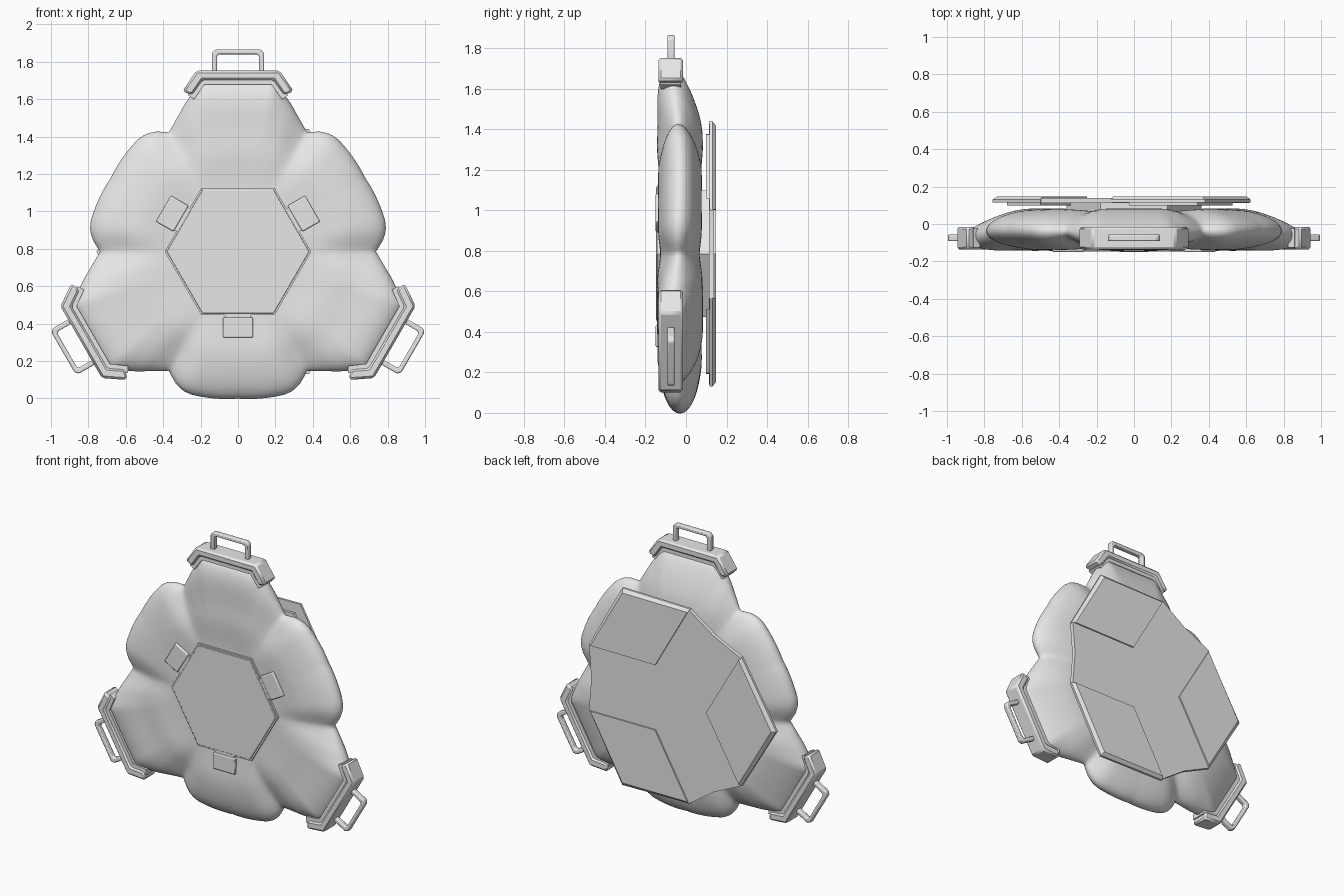
import bpy, bmesh, math

if "Cube" in bpy.data.objects:
    bpy.data.objects.remove(bpy.data.objects["Cube"])

CZ = 0.785  # height of the three-fold symmetry centre

grey = bpy.data.materials.new("light_grey")
grey.diffuse_color = (0.8, 0.8, 0.8, 1)
grey.use_nodes = True
grey.node_tree.nodes["Principled BSDF"].inputs["Base Color"].default_value = grey.diffuse_color


def finish(name, bm, turn=0, bevel=0.0, segments=2, smooth=30):
    bmesh.ops.recalc_face_normals(bm, faces=bm.faces)
    mesh = bpy.data.meshes.new(name)
    bm.to_mesh(mesh)
    bm.free()
    mesh.materials.append(grey)
    ob = bpy.data.objects.new(name, mesh)
    bpy.context.collection.objects.link(ob)
    ob.location = (0, 0, CZ)
    ob.rotation_euler = (0, math.radians(turn), 0)
    if bevel:
        mod = ob.modifiers.new("edge", 'BEVEL')
        mod.width, mod.segments, mod.limit_method = bevel, segments, 'ANGLE'
    bpy.ops.object.select_all(action='DESELECT')
    ob.select_set(True)
    bpy.context.view_layer.objects.active = ob
    bpy.ops.object.shade_smooth_by_angle(angle=math.radians(smooth))
    return ob


def loft(name, front, y0, back, y1, **kw):
    """Solid between a front outline at y0 and a back outline at y1."""
    bm = bmesh.new()
    a = [bm.verts.new((u, y0, v)) for u, v in front]
    b = [bm.verts.new((u, y1, v)) for u, v in back]
    bm.faces.new(a)
    bm.faces.new(b[::-1])
    for i in range(len(a)):
        j = (i + 1) % len(a)
        bm.faces.new((a[i], b[i], b[j], a[j]))
    return finish(name, bm, **kw)


def mirrored(half):
    """Closed outline from its right half."""
    return half + [(-u, v) for u, v in reversed(half)]


def box(w, v0, v1):
    return mirrored([(w, v0), (w, v1)])


def hexagon(r):
    return [(r * math.cos(math.radians(60 * i)), r * math.sin(math.radians(60 * i)))
            for i in range(6)]


def ease(t):
    t = max(0.0, min(1.0, t))
    return t * t * (3 - 2 * t)


# Outline radius by angle from a corner axis (0) to a side lobe axis (60)
OUTLINE = [(0, .915), (6, .92), (12, .934), (14, .912), (17, .87), (20, .836), (23, .80),
           (27.5, .757), (30, .738), (32, .755), (35, .782), (38.5, .80), (42, .804),
           (49, .797), (60, .786)]


def radius(a):
    for (a0, r0), (a1, r1) in zip(OUTLINE, OUTLINE[1:]):
        if a <= a1:
            return r0 + (r1 - r0) * (a - a0) / (a1 - a0)
    return OUTLINE[-1][1]


# Six-lobed padded body
def body():
    bm = bmesh.new()
    n, rings = 240, 24
    rim = []
    sheets = {-1: [], 1: []}
    for i in range(n):
        th = 360 * i / n
        a = th % 120
        a = min(a, 120 - a)
        R = radius(a)
        s, c = math.sin(math.radians(th)), math.cos(math.radians(th))
        corner = 0.5 + 0.5 * math.cos(math.radians(a * 3))
        for side in (-1, 1):
            column = []
            for k in range(1, rings):
                t = math.sin(k / rings * math.pi / 2)
                r = R * t
                crease = 0.28 * math.exp(-((a - 30) / 7) ** 2) * ease((r - .35) / .38)
                h = 0.12 * (1 - t ** 4.5) ** 0.5 * (1 - crease)
                mid = -0.03 - 0.04 * corner * ease((r - .6) / .32)
                dip = 0.02 * ease((.58 - r) / .25)
                y = mid + side * (h - dip)
                column.append(bm.verts.new((r * s, y, r * c)))
            sheets[side].append(column)
        rim.append(bm.verts.new((R * s, -0.03 - 0.04 * corner * ease((R - .6) / .32), R * c)))
    for side, cols in sheets.items():
        hub = bm.verts.new((0, -0.03 + side * 0.1, 0))
        for i in range(n):
            j = (i + 1) % n
            p, q = cols[i] + [rim[i]], cols[j] + [rim[j]]
            bm.faces.new((hub, p[0], q[0]))
            for k in range(rings - 1):
                bm.faces.new((p[k], p[k + 1], q[k + 1], q[k]))
    finish("padded_body", bm, smooth=80)


body()

# Front hexagonal hatch with a fine rim
loft("hatch_rim", hexagon(.392), -.142, hexagon(.392), -.10)
loft("hatch_panel", hexagon(.381), -.148, hexagon(.381), -.13, bevel=.003)

# Latches around the hatch
for turn in (60, 180, 300):
    loft("latch_hinge", box(.07, .33, .37), -.143, box(.07, .33, .37), -.11, turn=turn)
    loft("latch", box(.08, .352, .46), -.15, box(.08, .352, .46), -.115,
         turn=turn, bevel=.006)

# Corner clamps with carrying loops
clamp = mirrored([(.19, .915), (.245, .835), (.297, .858), (.222, .968)])
lip = mirrored([(.178, .893), (.235, .815), (.268, .835), (.2, .93)])
loop = mirrored([(.112, .95), (.112, 1.045), (.102, 1.055)])[:3] + \
    [(-.102, 1.055), (-.112, 1.045), (-.112, .95), (-.14, .95), (-.14, 1.062),
     (-.122, 1.08), (.122, 1.08), (.14, 1.062), (.14, .95)]
for turn in (0, 120, 240):
    loft("corner_clamp", clamp, -.135, clamp, -.015, turn=turn, bevel=.012, segments=1)
    loft("clamp_lining", lip, -.125, lip, -.025, turn=turn)
    loft("carry_loop", loop, -.092, loop, -.056, turn=turn, bevel=.008)

# Back mount and base plate, whose edges bow inward between the wide panel corners
loft("back_mount", hexagon(.36), .06, hexagon(.36), .113)
plate = []
for turn in (30, 150, 270):
    for ang, r in ((turn - 40.6, .655), (turn, .50), (turn + 40.6, .655), (turn + 60, .60)):
        a = math.radians(ang)
        plate.append((r * math.sin(a), r * math.cos(a)))
loft("back_plate", plate, .113, plate, .139)

# Rhombic back panels, chamfered on their two outer edges
for turn in (30, 150, 270):
    outer = [(0, .25), (.43, .50), (0, .757), (-.43, .50)]
    face = [(0, .25), (.412, .49), (0, .73), (-.412, .49)]
    foot = [(0, .32), (.32, .50), (0, .68), (-.32, .50)]
    loft("panel_edge", outer, .115, outer, .13, turn=turn)
    loft("back_panel", outer, .13, face, .148, turn=turn)
    loft("panel_mount", foot, .098, foot, .116, turn=turn)
